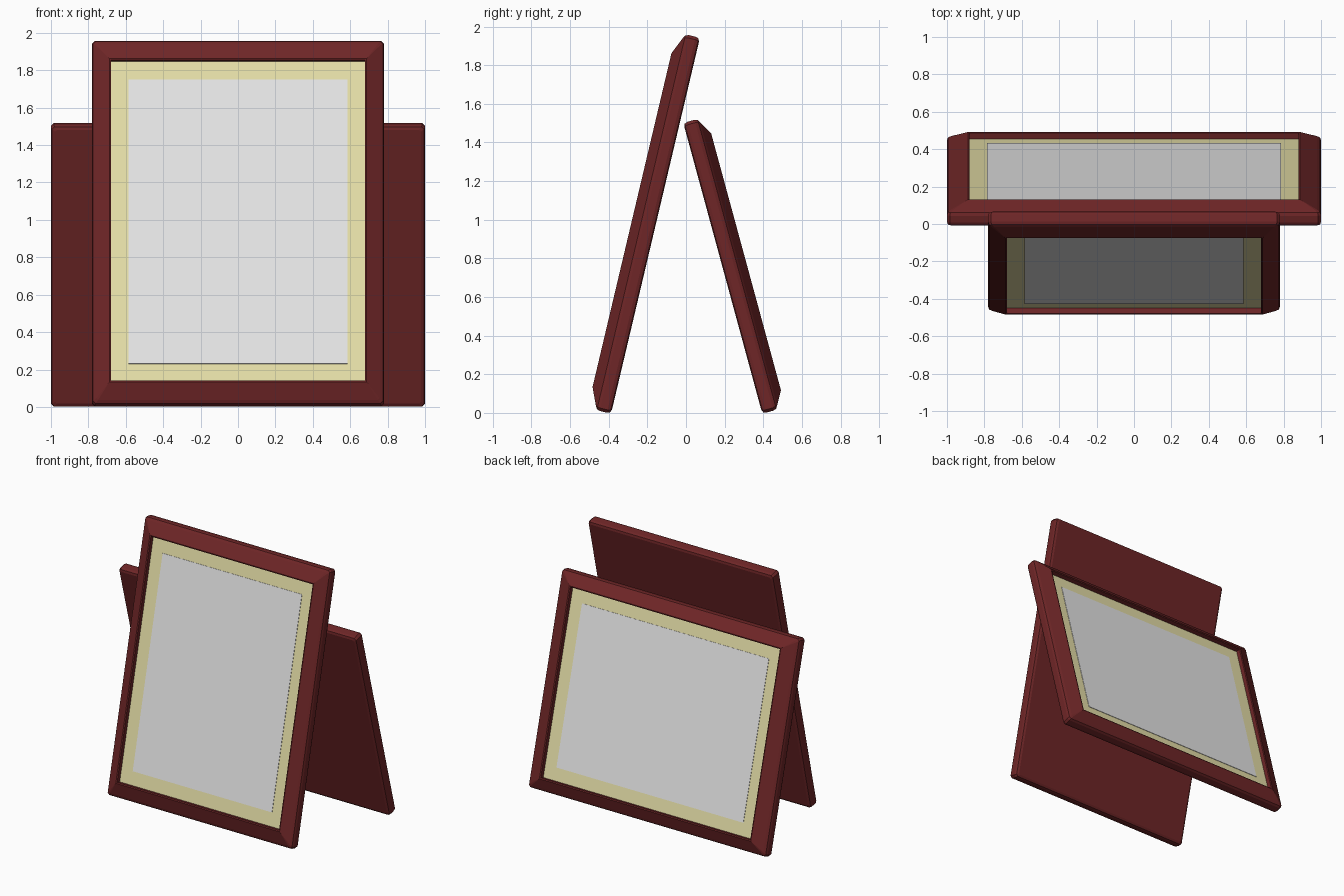
import bpy, bmesh, math
from mathutils import Matrix, Vector

if "Cube" in bpy.data.objects:
    bpy.data.objects.remove(bpy.data.objects["Cube"])


def material(name, rgb):
    m = bpy.data.materials.new(name)
    m.diffuse_color = (*rgb, 1)
    m.use_nodes = True
    m.node_tree.nodes["Principled BSDF"].inputs["Base Color"].default_value = m.diffuse_color
    return m


WOOD = material("dark red wood", (0.156, 0.019, 0.020))
MAT = material("cream mat", (0.85, 0.79, 0.42))
PHOTO = material("light grey photo", (0.8, 0.8, 0.8))


def lofted(name, w, h, profile, mat, world):
    """Loft rectangles; profile rows are (inset x, inset y, depth, corner cut)."""
    bm = bmesh.new()
    rings = []
    for ix, iy, d, c in profile:
        a, b = w / 2 - ix, h / 2 - iy
        pts = [(a - c, -b), (a, -b + c), (a, b - c), (a - c, b),
               (-a + c, b), (-a, b - c), (-a, -b + c), (-a + c, -b)]
        rings.append([bm.verts.new((x, y + h / 2, d)) for x, y in pts])
    for lo, hi in zip(rings, rings[1:]):
        for i in range(8):
            j = (i + 1) % 8
            bm.faces.new((lo[i], lo[j], hi[j], hi[i]))
    bm.faces.new(rings[0][::-1])
    bm.faces.new(rings[-1])
    bmesh.ops.remove_doubles(bm, verts=bm.verts, dist=1e-5)
    bmesh.ops.recalc_face_normals(bm, faces=bm.faces)
    me = bpy.data.meshes.new(name)
    bm.to_mesh(me)
    bm.free()
    me.materials.append(mat)
    ob = bpy.data.objects.new(name, me)
    ob.matrix_world = world
    bpy.context.collection.objects.link(ob)
    return ob


def picture(prefix, w, h, ex, ey, mx, my, side, lean, foot):
    """side: 1 faces -y, -1 faces +y; lean in degrees; foot is |y| of the back edge."""
    s, c = math.sin(math.radians(lean)), math.cos(math.radians(lean))
    right, up = Vector((side, 0, 0)), Vector((0, side * s, c))
    n = right.cross(up)
    world = Matrix((right, up, n)).transposed().to_4x4()
    world.translation = (0, -side * foot, -0.004)
    # moulding: rounded outer edge rising to a proud inner lip, then the recess
    outer = [(0.022, 0.0, 0.010), (0.006, 0.006, 0.013), (0.0, 0.022, 0.015),
             (0.0, 0.060, 0.015), (0.006, 0.076, 0.013), (0.022, 0.086, 0.010)]
    profile = [(i, i, d, k) for i, d, k in outer]
    profile += [(ex - 0.008, ey - 0.008, 0.125, 0), (ex, ey, 0.122, 0), (ex, ey, 0.084, 0)]
    lofted(prefix + "_frame", w, h, profile, WOOD, world)
    # thin mat board and photo plates inside the recess
    lofted(prefix + "_mat", w, h, [(ex, ey, 0.084, 0), (ex, ey, 0.090, 0)], MAT, world)
    lofted(prefix + "_photo", w, h,
           [(ex + mx, ey + my, 0.088, 0), (ex + mx, ey + my, 0.093, 0)], PHOTO, world)


# upright frame in front, landscape frame behind
picture("front", 1.56, 2.00, 0.10, 0.12, 0.095, 0.10, 1, 13.3, 0.388)
picture("back", 2.00, 1.56, 0.12, 0.10, 0.095, 0.095, -1, 15.2, 0.395)
